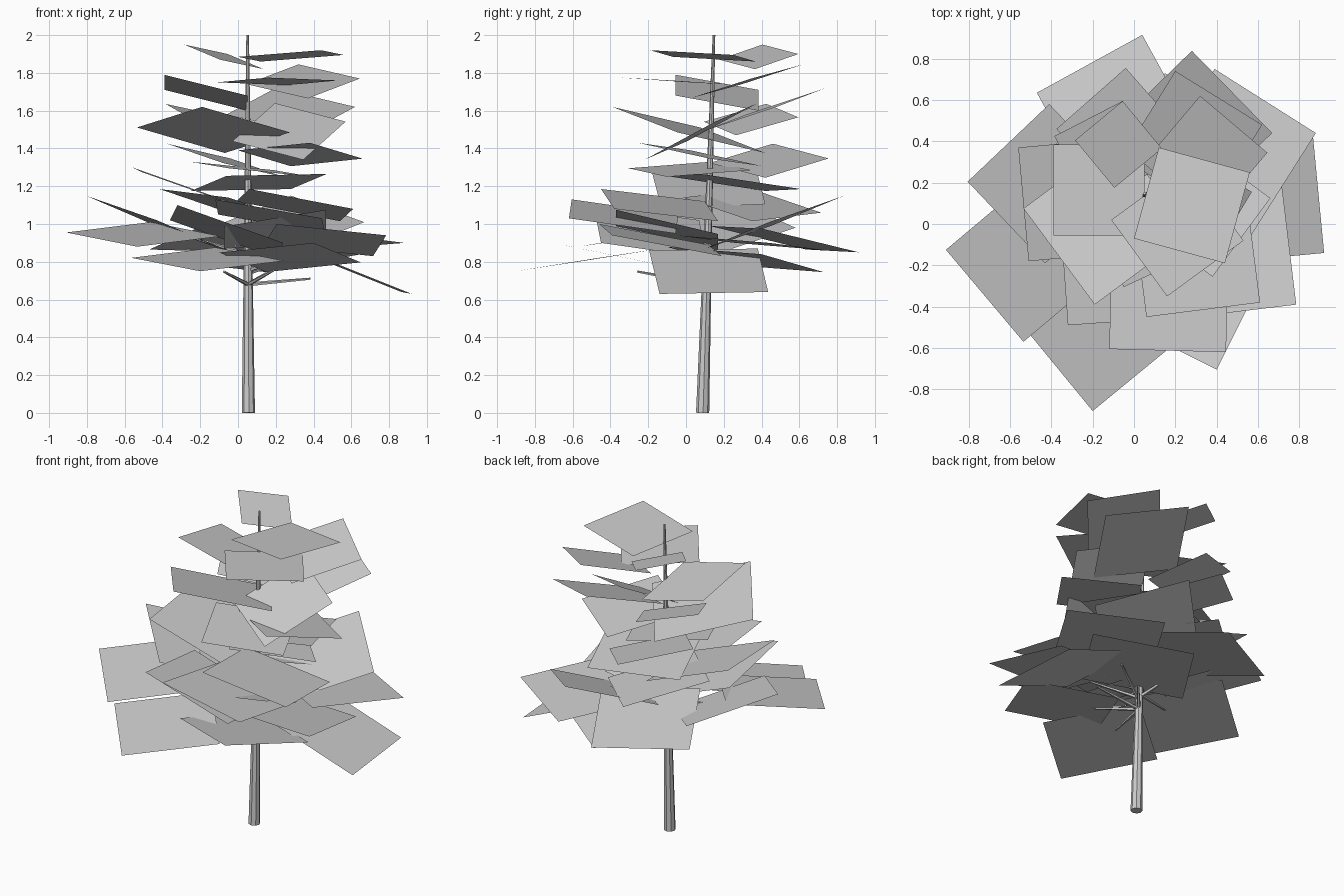
import bpy, bmesh
from mathutils import Vector


def make_object(name, bm):
    mesh = bpy.data.meshes.new(name)
    bm.to_mesh(mesh)
    bm.free()
    obj = bpy.data.objects.new(name, mesh)
    bpy.context.collection.objects.link(obj)
    return obj


def tube(bm, a, b, r0, r1, sides):
    # tapered tube from a to b
    a, b = Vector(a), Vector(b)
    d = b - a
    mat = d.to_track_quat('Z', 'Y').to_matrix().to_4x4()
    mat.translation = (a + b) / 2
    bmesh.ops.create_cone(bm, cap_ends=True, segments=sides, radius1=r0,
                          radius2=r1, depth=d.length, matrix=mat)


def trunk_at(z):
    return Vector((0.055 - 0.002 * z, 0.088 + 0.03 * z, z))


# foliage cards: centre, half diagonal to one corner, rise of the next corner
crown = [
    ((-.075, .385, 1.885), (-.21, .02, .065), -.015),
    ((.28, .09, 1.89), (.16, -.28, .03), .005),
    ((.345, .32, 1.755), (-.025, .30, .09), -.015),
    ((-.17, .165, 1.695), (-.22, -.22, .095), -.015),
    ((.21, -.03, 1.755), (-.32, .05, -.005), .02),
    ((.28, .40, 1.60), (-.08, .34, .12), -.02),
    ((-.135, .345, 1.553), (-.25, .08, .083), -.012),
    ((-.13, .015, 1.498), (-.405, .06, .013), .122),
    ((.27, .08, 1.49), (.30, .075, .052), .15),
]
middle = [
    ((.33, .075, 1.368), (.05, -.33, .062), -.022),
    ((-.06, .44, 1.335), (-.315, .02, .09), -.012),
    ((.07, .02, 1.29), (-.12, -.325, .005), -.04),
    ((-.26, .12, 1.19), (-.30, .25, .11), .085),
    ((.11, .25, 1.22), (.36, -.17, .045), -.035),
    ((-.05, .35, 1.10), (-.365, 0, .085), .04),
    ((.30, -.14, 1.10), (-.24, -.31, .085), -.02),
    ((.275, .445, 1.00), (.005, .393, .15), -.01),
    ((.17, -.33, 1.04), (-.29, -.275, .09), -.01),
]
skirt = [
    ((-.06, -.19, .96), (-.26, -.30, .14), -.06),
    ((.195, -.10, .967), (.27, -.27, .108), -.02),
    ((-.42, .195, 1.00), (-.385, .01, .15), .02),
    ((-.50, -.16, .945), (-.41, .035, .01), -.065),
    ((-.16, -.50, .813), (-.04, -.405, -.063), -.008),
    ((.235, .315, .812), (-.085, .415, -.067), -.028),
    ((-.075, .52, .92), (.115, .395, -.07), -.055),
    ((.48, .35, .90), (-.09, .40, -.04), 0),
    ((.46, -.135, .915), (.325, -.255, .025), -.085),
    ((.275, -.33, .823), (.125, -.375, .077), -.026),
    ((.605, .12, .75), (.26, .315, -.11), .12),
]

# trunk: thick lower part, thin leader
bm = bmesh.new()
tube(bm, trunk_at(0), trunk_at(0.75), 0.035, 0.024, 8)
tube(bm, trunk_at(0.75), trunk_at(2.0), 0.024, 0.007, 8)
make_object("trunk", bm)

# foliage tiers and the short branches that carry them
branches = bmesh.new()
for name, cards in (("crown", crown), ("middle", middle), ("skirt", skirt)):
    bm = bmesh.new()
    for c, h, k in cards:
        c, h = Vector(c), Vector(h)
        e = Vector((-h.y, h.x, k))
        bm.faces.new([bm.verts.new(c + v) for v in (h, e, -h, -e)])
        if name == "skirt":
            root = trunk_at(max(0.68, c.z - 0.16))
            tip = root.lerp(c - Vector((0, 0, 0.02)), 0.6)
            tube(branches, root, tip, 0.012, 0.006, 5)
    for f in bm.faces:
        f.normal_update()
        if f.normal.z < 0:
            f.normal_flip()
    make_object("foliage_" + name, bm)
make_object("branches", branches)
